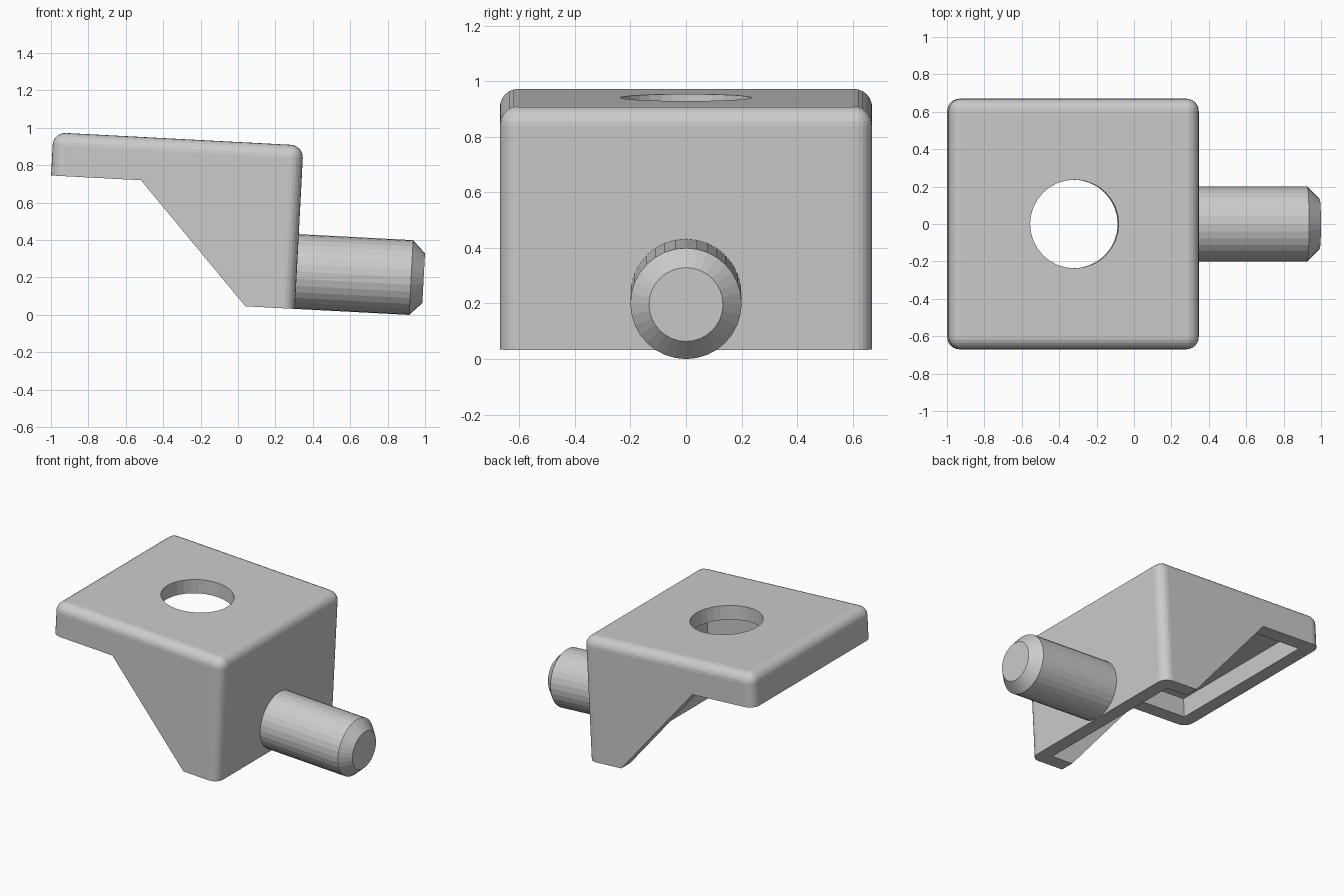
import bpy, bmesh, math
from mathutils import Matrix

if "Cube" in bpy.data.objects:
    bpy.data.objects.remove(bpy.data.objects["Cube"])

TILT = math.radians(3)            # whole bracket leans slightly
X0, X1, W = -1.037, 0.302, 0.67   # body extents in the untilted frame
BASE, PLATE, TOP = 0.048, 0.692, 0.923
WALL, FILLET, PIN_R = 0.1, 0.067, 0.2


def make_object(name, bm):
    bmesh.ops.recalc_face_normals(bm, faces=bm.faces)
    mesh = bpy.data.meshes.new(name)
    bm.to_mesh(mesh)
    bm.free()
    ob = bpy.data.objects.new(name, mesh)
    bpy.context.collection.objects.link(ob)
    return ob


def prism(name, profile, half_width):
    """Extrude an x-z profile across y."""
    bm = bmesh.new()
    face = bm.faces.new([bm.verts.new((x, -half_width, z)) for x, z in profile])
    ext = bmesh.ops.extrude_face_region(bm, geom=[face])
    verts = [g for g in ext["geom"] if isinstance(g, bmesh.types.BMVert)]
    bmesh.ops.translate(bm, verts=verts, vec=(0, 2 * half_width, 0))
    return bm if name is None else make_object(name, bm)


def cone(bm, r1, r2, depth, matrix, sides=32):
    bmesh.ops.create_cone(bm, cap_ends=True, segments=sides, radius1=r1,
                          radius2=r2, depth=depth, matrix=matrix)


def cut(ob, cutter):
    mod = ob.modifiers.new("cut", 'BOOLEAN')
    mod.operation, mod.solver, mod.object = 'DIFFERENCE', 'EXACT', cutter
    bpy.context.view_layer.objects.active = ob
    bpy.ops.object.modifier_apply(modifier=mod.name)
    bpy.data.objects.remove(cutter)


# body: block with every edge rounded except the bottom ones
bm = prism(None, [(X0, BASE), (X1, BASE), (X1, TOP), (X0, TOP)], W)
edges = [e for e in bm.edges if max(v.co.z for v in e.verts) > BASE + 0.1]
bmesh.ops.bevel(bm, geom=edges, offset=FILLET, segments=6, profile=0.5, affect='EDGES')
body = make_object("bracket_body", bm)

# sloped underside below the plate
cut(body, prism("slope_cutter", [(-1.3, PLATE), (-0.556, PLATE), (0.037, BASE),
                                 (0.176, BASE - 0.15), (-1.3, BASE - 0.15)], 1))
# hollow inside, open below
cut(body, prism("cavity_cutter", [(X0 + WALL, BASE - 0.2), (X1 - WALL, BASE - 0.2),
                                  (X1 - WALL, TOP - WALL), (X0 + WALL, TOP - WALL)], W - WALL))
# round hole in the plate
bm = bmesh.new()
cone(bm, 0.237, 0.237, 0.4, Matrix.Translation(((X0 + X1) / 2, 0, TOP)))
cut(body, make_object("hole_cutter", bm))

# pin: lathed profile with chamfered tip
bm = bmesh.new()
rings = []
for x, r in [(X1 - 0.03, PIN_R), (0.914, PIN_R), (0.981, PIN_R - FILLET)]:
    rings.append([bm.verts.new((x, r * math.cos(a), BASE + PIN_R + r * math.sin(a)))
                  for a in (2 * math.pi * i / 32 for i in range(32))])
for a, b in zip(rings, rings[1:]):
    for i in range(32):
        j = (i + 1) % 32
        bm.faces.new((a[i], a[j], b[j], b[i]))
bm.faces.new(rings[0])
bm.faces.new(rings[-1])
pin = make_object("shelf_pin", bm)

for ob in (body, pin):
    ob.rotation_euler = (0, TILT, 0)
